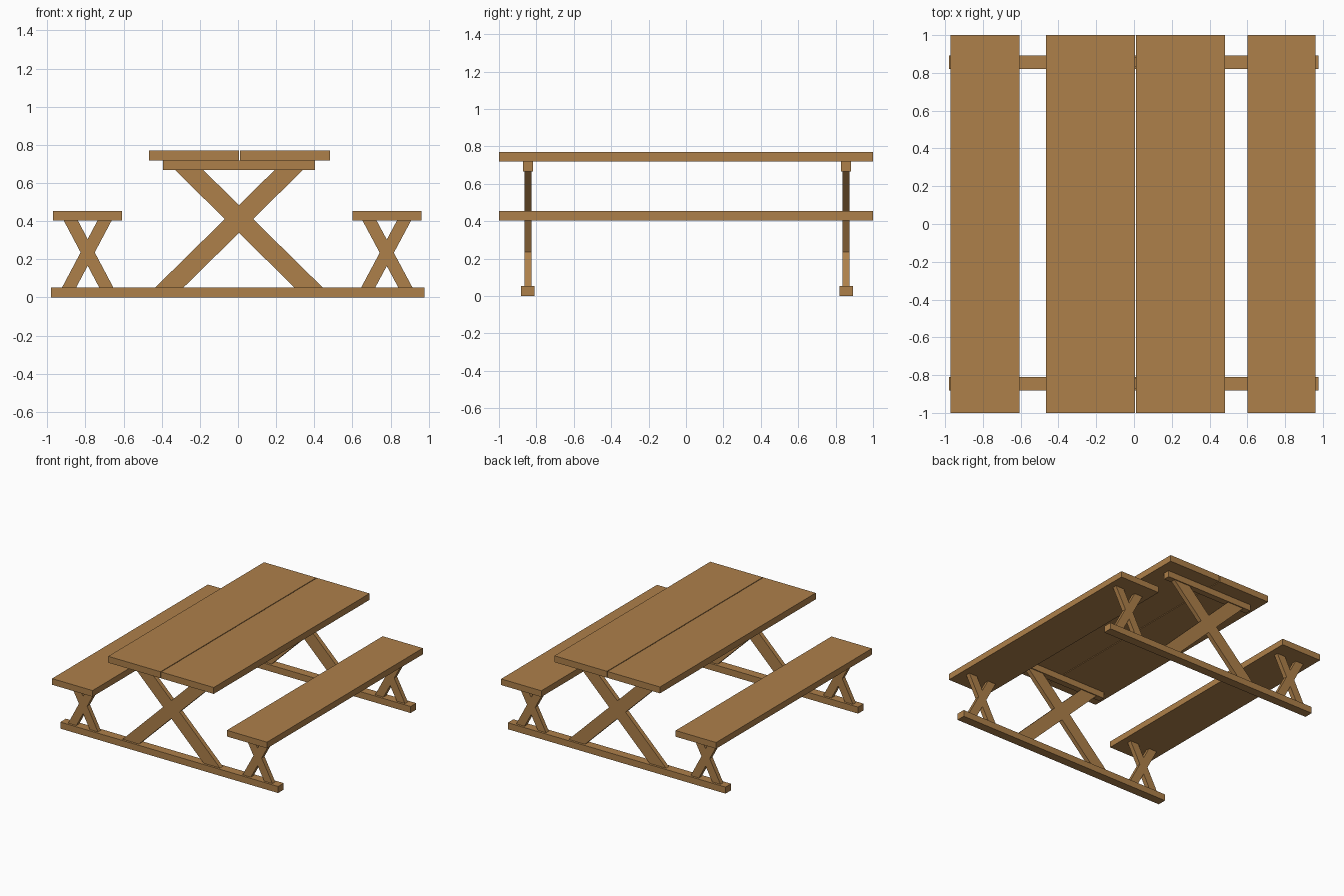
import bpy, bmesh

if "Cube" in bpy.data.objects:
    bpy.data.objects.remove(bpy.data.objects["Cube"])

wood = bpy.data.materials.new("brown wood")
wood.diffuse_color = (0.42, 0.215, 0.068, 1)
wood.use_nodes = True
wood.node_tree.nodes["Principled BSDF"].inputs["Base Color"].default_value = wood.diffuse_color


def prism(name, profile, y0, y1):
    """Extrude an (x, z) profile from y0 to y1."""
    bm = bmesh.new()
    face = bm.faces.new([bm.verts.new((x, y0, z)) for x, z in profile])
    ext = bmesh.ops.extrude_face_region(bm, geom=[face])
    moved = [v for v in ext["geom"] if isinstance(v, bmesh.types.BMVert)]
    bmesh.ops.translate(bm, verts=moved, vec=(0, y1 - y0, 0))
    bmesh.ops.recalc_face_normals(bm, faces=bm.faces)
    me = bpy.data.meshes.new(name)
    bm.to_mesh(me)
    bm.free()
    me.materials.append(wood)
    ob = bpy.data.objects.new(name, me)
    bpy.context.collection.objects.link(ob)
    return ob


def board(name, x0, x1, y0, y1, z0, z1):
    return prism(name, [(x0, z0), (x1, z0), (x1, z1), (x0, z1)], y0, y1)


def cross(name, cx, half_bottom, half_top, width, yc, z0, z1):
    """Two slanted legs crossing at cx, cut flat at both ends."""
    for s, side in ((1, "rising"), (-1, "falling")):
        b, t = cx - s * half_bottom, cx + s * half_top
        h = width / 2
        prism(f"{name}_{side}", [(b - h, z0), (b + h, z0), (t + h, z1), (t - h, z1)],
              yc - 0.018, yc + 0.018)


# table top: four planks with a narrow slit in the middle
for i, (x0, x1) in enumerate(((-0.466, -0.231), (-0.231, 0.004),
                              (0.010, 0.246), (0.246, 0.482))):
    board(f"table_plank_{i}", x0, x1, -1, 1, 0.718, 0.77)

# bench seats: two planks each
for side, x0, x1 in (("left", -0.971, -0.607), ("right", 0.60, 0.961)):
    mid = (x0 + x1) / 2
    board(f"{side}_seat_outer_plank", x0, mid, -1, 1, 0.404, 0.454)
    board(f"{side}_seat_inner_plank", mid, x1, -1, 1, 0.404, 0.454)

# trestle frames at each end
for end, yc in (("front", -0.845), ("back", 0.856)):
    board(f"{end}_base_beam", -0.98, 0.977, yc - 0.036, yc + 0.036, 0, 0.053)
    board(f"{end}_top_cleat", -0.393, 0.403, yc - 0.026, yc + 0.026, 0.667, 0.718)
    cross(f"{end}_table_leg", 0.005, 0.364, 0.260, 0.148, yc, 0.053, 0.667)
    cross(f"{end}_left_bench_leg", -0.788, 0.097, 0.089, 0.074, yc, 0.053, 0.404)
    cross(f"{end}_right_bench_leg", 0.780, 0.097, 0.091, 0.074, yc, 0.053, 0.404)
